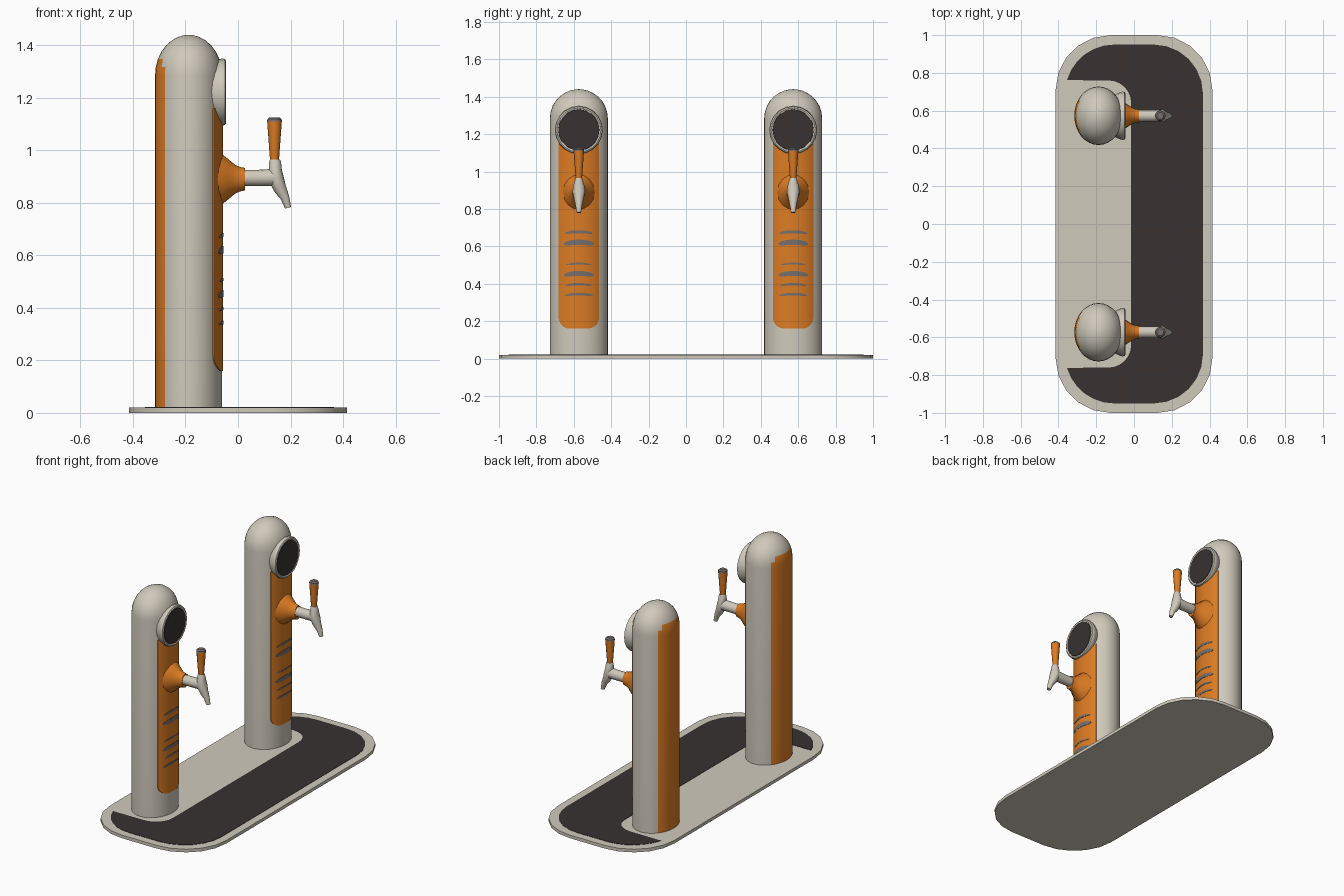
import bpy, bmesh, math
from math import sin, cos, pi, radians, sqrt

if "Cube" in bpy.data.objects:
    bpy.data.objects.remove(bpy.data.objects["Cube"])


def material(name, rgb):
    m = bpy.data.materials.new(name)
    m.diffuse_color = (*rgb, 1)
    m.use_nodes = True
    m.node_tree.nodes["Principled BSDF"].inputs["Base Color"].default_value = m.diffuse_color
    return m


BEIGE = material("warm_beige_metal", (0.63, 0.59, 0.50))
ORANGE = material("orange", (0.72, 0.20, 0.017))
DARK = material("dark_brown_black", (0.040, 0.031, 0.032))
GREY = material("stripe_grey", (0.18, 0.16, 0.15))

CX, RX, RY = -0.188, 0.128, 0.155      # column centre and oval radii


def loft(name, rings, mats, rule=None, angle=35):
    """Skin closed rings in order and cap both ends."""
    bm = bmesh.new()
    vs = [[bm.verts.new(p) for p in r] for r in rings]
    n = len(rings[0])
    for a, b in zip(vs, vs[1:]):
        for i in range(n):
            j = (i + 1) % n
            bm.faces.new((a[i], a[j], b[j], b[i]))
    bm.faces.new(vs[0][::-1])
    bm.faces.new(vs[-1])
    bmesh.ops.recalc_face_normals(bm, faces=bm.faces[:])
    if rule:
        for f in bm.faces:
            f.material_index = rule(f.calc_center_median())
    me = bpy.data.meshes.new(name)
    bm.to_mesh(me)
    bm.free()
    for m in mats:
        me.materials.append(m)
    me.shade_smooth()
    me.set_sharp_from_angle(angle=radians(angle))
    ob = bpy.data.objects.new(name, me)
    bpy.context.collection.objects.link(ob)
    return ob


def ring(y, x, z, rn, ry, deg, n):
    """Oval ring centred at (x, y, z), square to a direction in the xz plane."""
    a = radians(deg)
    return [(x - sin(a) * rn * sin(t), y + ry * cos(t), z + cos(a) * rn * sin(t))
            for t in (2 * pi * i / n for i in range(n))]


def tube(name, y, sections, mat, n=16):
    return loft(name, [ring(y, *s, n) for s in sections], [mat])


def arc(cx, cy, r, a0, a1, n):
    return [(cx + r * cos(radians(a0 + (a1 - a0) * i / n)),
             cy + r * sin(radians(a0 + (a1 - a0) * i / n))) for i in range(n + 1)]


def prism(name, half, z0, z1, mat):
    """Upper half outline, mirrored over y, extruded from z0 to z1."""
    pts = half + [(x, -y) for x, y in reversed(half)]
    return loft(name, [[(x, y, z) for x, y in pts] for z in (z0, z1)], [mat])


def patch(name, yc, w, low, high, lift, mat, n=24):
    """Thin plate hugging the front of the oval column."""
    rings = []
    for i in range(n + 1):
        y = 0.999 * w * sin(-pi / 2 + pi * i / n)
        out, inn = (CX + (RX + o) * sqrt(1 - (y / (RY + o)) ** 2)
                    for o in (lift, lift - 0.005))
        rings.append([(out, yc + y, low(y)), (out, yc + y, high(y)),
                      (inn, yc + y, high(y)), (inn, yc + y, low(y))])
    return loft(name, rings, [mat])


# Base plate and dark drip tray
prism("base_plate", arc(0.125, 0.71, 0.29, 0, 90, 5) + arc(-0.125, 0.71, 0.29, 90, 180, 5),
      0, 0.02, BEIGE)
prism("drip_tray", arc(0.105, 0.69, 0.26, 0, 90, 6) + arc(-0.105, 0.69, 0.26, 90, 164, 6)
      + arc(-0.135, 0.64, 0.12, 90, 0, 6), 0.017, 0.022, DARK)

STRIPES = [(0.678, 0.008, 0.074), (0.622, 0.014, 0.08), (0.508, 0.005, 0.068),
           (0.455, 0.013, 0.08), (0.398, 0.006, 0.07), (0.345, 0.007, 0.075)]

for side, yc in (("rear", 0.573), ("front", -0.573)):

    # Column with domed top; orange band down its back
    def back_band(c):
        a = math.atan2(abs(c.y - yc) / RY, (CX - c.x) / RX)
        limit = 45 if c.z < 1.31 else 35
        return int(c.z > 0.02 and c.z < 1.345 and a < radians(limit))

    secs = [(CX, 0.015, RX, RY, 90)]
    secs += [(CX, 1.285 + 0.155 * sin(radians(e)), RX * cos(radians(e)),
              RY * cos(radians(e)), 90) for e in (0, 12, 24, 36, 48, 60, 72, 82, 89)]
    loft(side + "_column", [ring(yc, *s, 32) for s in secs], [BEIGE, ORANGE], back_band)

    # Orange front panel with rounded lower corners
    r, w = 0.06, 0.108
    patch(side + "_front_panel", yc, w,
          lambda y: 0.16 + r - sqrt(max(0, r * r - max(0, abs(y) - w + r) ** 2)),
          lambda y: 1.16, 0.003, ORANGE)

    # Curved grey stripes on the panel
    for k, (z, h, sw) in enumerate(STRIPES):
        def edge(s):
            return lambda y: z - 1.5 * y * y + s * h * sqrt(1 - (y / sw) ** 4)
        patch(f"{side}_stripe_{k + 1}", yc, sw, edge(-1), edge(1), 0.005, GREY, 14)

    # Round medallion with dark face
    zm = 1.222
    tube(side + "_medallion", yc, [(x, zm, q, q, 0) for x, q in (
        (-0.15, 0.095), (-0.10, 0.113), (-0.075, 0.124), (-0.06, 0.128),
        (-0.049, 0.125), (-0.045, 0.118), (-0.049, 0.11))], BEIGE, 20)
    tube(side + "_medallion_face", yc, [(-0.052, zm, 0.111, 0.111, 0),
                                        (-0.046, zm, 0.109, 0.109, 0)], DARK, 20)

    # Flared orange tap mount
    tube(side + "_tap_mount", yc, [(x, 0.89, q, 0.8 * q, 0) for x, q in (
        (-0.09, 0.115), (-0.06, 0.095), (-0.035, 0.075), (-0.01, 0.054),
        (0.01, 0.046), (0.026, 0.043))], ORANGE)

    # Tap stem, valve body and bent spout
    tube(side + "_tap_stem", yc, [(0.02, 0.895, 0.031, 0.031, 0),
                                  (0.08, 0.895, 0.031, 0.031, 0),
                                  (0.145, 0.897, 0.033, 0.031, 0)], BEIGE)
    tube(side + "_tap_spout", yc, [
        (0.141, 0.965, 0.019, 0.018, -90), (0.141, 0.955, 0.023, 0.021, -90),
        (0.142, 0.925, 0.025, 0.030, -88), (0.146, 0.892, 0.029, 0.034, -75),
        (0.160, 0.855, 0.025, 0.026, -60), (0.179, 0.820, 0.017, 0.018, -63),
        (0.191, 0.781, 0.012, 0.012, -75)], BEIGE)

    # Tapered handle with dark cap
    tube(side + "_tap_handle", yc, [(0.139, 0.96, 0.016, 0.016, 90),
                                    (0.139, 0.975, 0.018, 0.018, 90),
                                    (0.139, 1.112, 0.028, 0.028, 90)], ORANGE, 12)
    tube(side + "_handle_cap", yc, [(0.139, 1.11, 0.0285, 0.0285, 90),
                                    (0.139, 1.119, 0.027, 0.027, 90),
                                    (0.139, 1.126, 0.018, 0.018, 90)], GREY, 12)
